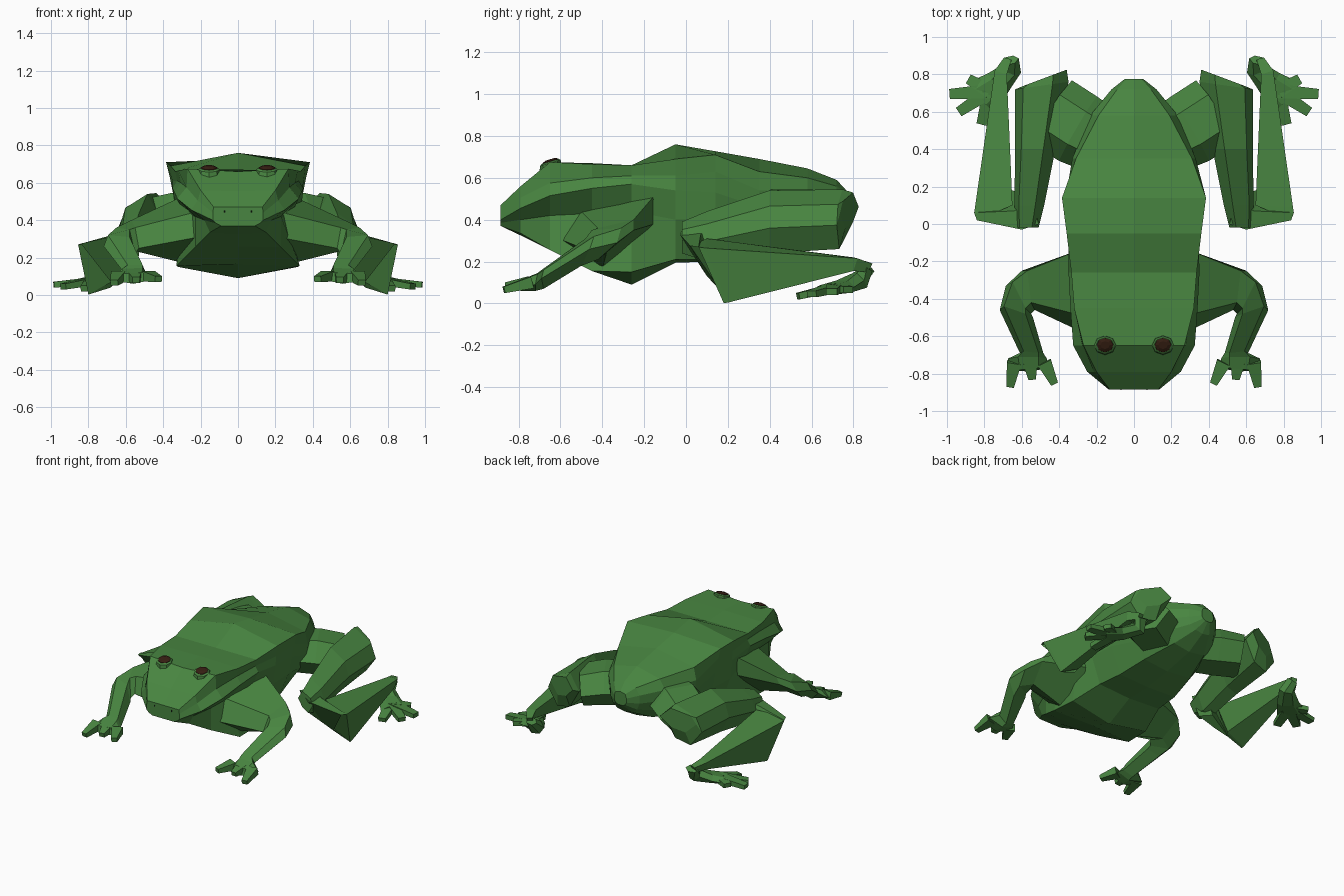
import bpy, bmesh, math
from mathutils import Vector


def material(name, rgb):
    m = bpy.data.materials.new(name)
    m.diffuse_color = (*rgb, 1)
    return m


GREEN = material("green skin", (0.065, 0.235, 0.052))
BROWN = material("dark brown", (0.035, 0.013, 0.006))
BLACK = material("black", (0.01, 0.02, 0.01))


def loft(name, rings, mat=GREEN, mirror=True):
    """Skin closed rings of equal length, cap the ends, mirror across x."""
    bm = bmesh.new()
    rows = [[bm.verts.new(p) for p in r] for r in rings]
    n = len(rows[0])
    for a, b in zip(rows, rows[1:]):
        for i in range(n):
            j = (i + 1) % n
            bm.faces.new((a[i], a[j], b[j], b[i]))
    bm.faces.new(rows[0][::-1])
    bm.faces.new(rows[-1])
    bmesh.ops.recalc_face_normals(bm, faces=bm.faces)
    me = bpy.data.meshes.new(name)
    bm.to_mesh(me)
    bm.free()
    me.materials.append(mat)
    ob = bpy.data.objects.new(name, me)
    bpy.context.collection.objects.link(ob)
    if mirror:
        mod = ob.modifiers.new("mirror", 'MIRROR')
        mod.use_mirror_merge = False
    return ob


def limb(name, path, sides=6):
    """Faceted tube; path items are (x, y, z, half width, half height)."""
    pts = [Vector(p[:3]) for p in path]
    rings = []
    for i, p in enumerate(path):
        t = Vector((0, 0, 0))
        if i > 0:
            t += (pts[i] - pts[i - 1]).normalized()
        if i < len(pts) - 1:
            t += (pts[i + 1] - pts[i]).normalized()
        t.normalize()
        side = t.cross(Vector((0, 0, 1))).normalized()
        up = side.cross(t)
        rings.append([pts[i] + side * p[3] * math.cos(a) + up * p[4] * math.sin(a)
                      for a in (math.tau * (k + 0.5 * (sides == 4)) / sides for k in range(sides))])
    return loft(name, rings)


# Body and head: y, top z, then edge / groove / lip / jaw / belly (x, z), bottom z
stations = [
    (-.885, .47, (.13, .47), (.135, .44), (.135, .40), (.12, .385), (.09, .37), .37),
    (-.79, .555, (.20, .56), (.215, .505), (.25, .455), (.18, .40), (.15, .335), .325),
    (-.65, .66, (.27, .675), (.275, .575), (.325, .515), (.23, .42), (.23, .255), .26),
    (-.45, .67, (.32, .665), (.305, .60), (.34, .55), (.25, .43), (.33, .155), .165),
    (-.26, .66, (.335, .66), (.325, .61), (.35, .57), (.29, .44), (.32, .15), .09),
    (-.05, .76, (.36, .69), (.35, .61), (.345, .54), (.33, .40), (.26, .21), .195),
    (.14, .727, (.385, .71), (.365, .63), (.345, .53), (.32, .40), (.24, .21), .20),
    (.35, .69, (.31, .63), (.33, .54), (.32, .46), (.28, .36), (.20, .25), .23),
    (.58, .645, (.19, .60), (.235, .53), (.23, .45), (.20, .37), (.13, .30), .28),
    (.72, .59, (.09, .56), (.12, .51), (.12, .45), (.10, .40), (.06, .37), .36),
    (.775, .53, (.04, .52), (.05, .49), (.05, .46), (.04, .44), (.02, .43), .43),
]
rings = []
for y, top, *sides, bottom in stations:
    rings.append([(0, y, top)] + [(x, y, z) for x, z in sides] + [(0, y, bottom)]
                 + [(-x, y, z) for x, z in reversed(sides)])
loft("body", rings, mirror=False)

# Front legs: broad slanted shoulder, elbow, wrist, palm
loft("front_leg", [
    [(.27, -.13, .54), (.27, -.15, .38), (.27, -.40, .165), (.21, -.61, .31), (.24, -.50, .44)],
    [(.57, -.25, .40), (.60, -.25, .35), (.57, -.38, .24), (.53, -.46, .25), (.55, -.42, .36)],
    [(.65, -.31, .36), (.685, -.33, .29), (.66, -.42, .21), (.55, -.48, .22), (.58, -.45, .35)],
    [(.695, -.44, .32), (.718, -.46, .26), (.64, -.50, .18), (.54, -.50, .20), (.58, -.48, .31)],
    [(.59, -.68, .16), (.61, -.69, .12), (.56, -.68, .07), (.485, -.69, .10), (.51, -.69, .16)],
    [(.62, -.71, .14), (.675, -.72, .09), (.56, -.72, .06), (.465, -.72, .09), (.51, -.71, .145)],
    [(.61, -.78, .115), (.655, -.78, .075), (.56, -.79, .06), (.46, -.77, .08), (.51, -.77, .12)],
])
for x0, x, y, z in ((.48, .425, -.855, .085), (.555, .545, -.83, .08), (.64, .662, -.87, .065)):
    limb("finger", [(x0, -.74, .10, .055, .04), (x, y, z, .028, .022)], 4)

# Hind legs: thigh bends at the rear and runs forward to the knee
limb("hip", [(.15, .43, .42, .18, .14), (.30, .51, .42, .20, .145),
             (.44, .60, .40, .20, .13)])
thigh = []
for y, slant, x0, x1, z0, z1 in ((.825, .09, .36, .60, .36, .53), (.76, .04, .35, .635, .26, .545),
                                 (.40, 0, .42, .635, .24, .54), (.10, 0, .48, .64, .20, .44),
                                 (-.02, 0, .51, .63, .24, .39)):
    w = (x1 - x0) * .3
    thigh.append([(x, y - slant * (x - x0) / (x1 - x0), z) for x, z in (
        (x0, z0 + (z1 - z0) * .6), (x0 + w, z1), (x1 - w * .5, z1 - (z1 - z0) * .25),
        (x1, z0 + (z1 - z0) * .4), (x1 - w, z0), (x0 + w, z0 + .03))])
loft("thigh", thigh)

# Shin with a slanted knee end, tapering back to the ankle
loft("shin", [
    [(.51, .0, .38), (.54, .12, .36), (.56, .16, .18), (.53, .05, .21)],
    [(.60, -.03, .33), (.64, .07, .33), (.68, .185, .04), (.63, .10, .13)],
    [(.84, .02, .275), (.855, .06, .27), (.80, .18, .002), (.68, .16, .07)],
    [(.65, .10, .31), (.85, .09, .265), (.80, .20, .004), (.66, .20, .07)],
    [(.68, .80, .22), (.745, .82, .215), (.735, .80, .155), (.69, .80, .155)],
    [(.655, .88, .195), (.695, .89, .19), (.70, .87, .15), (.655, .86, .15)],
])

# Hind feet with four toes
limb("foot", [(.665, .875, .17, .05, .03), (.655, .83, .11, .055, .05),
              (.73, .75, .08, .075, .035), (.82, .68, .065, .10, .025)])
for x, y, z in ((.885, .775, .065), (.985, .695, .055), (.935, .60, .045), (.815, .535, .035)):
    limb("toe", [(.77, .71, .075, .055, .03), (x, y, z, .038, .022)], 4)


def disc_stack(name, c, levels, mat, n=8):
    """Round stacked rings around c; levels are (radius, height)."""
    tilt = -.25
    loft(name, [[(c[0] + r * math.cos(math.tau * k / n),
                  c[1] + r * .85 * math.sin(math.tau * k / n),
                  c[2] + h - tilt * r * math.sin(math.tau * k / n)) for k in range(n)]
                for r, h in levels], mat)


# Eyes, eyelid rims and nostrils
eye = (.155, -.648, .665)
disc_stack("eyelid", eye, [(.062, -.03), (.058, .006), (.048, .013)], GREEN)
disc_stack("eye", eye, [(.047, 0), (.045, .016), (.025, .024)], BROWN)
disc_stack("nostril", (.07, -.882, .447), [(.006, -.006), (.006, .006)], BLACK, 6)
